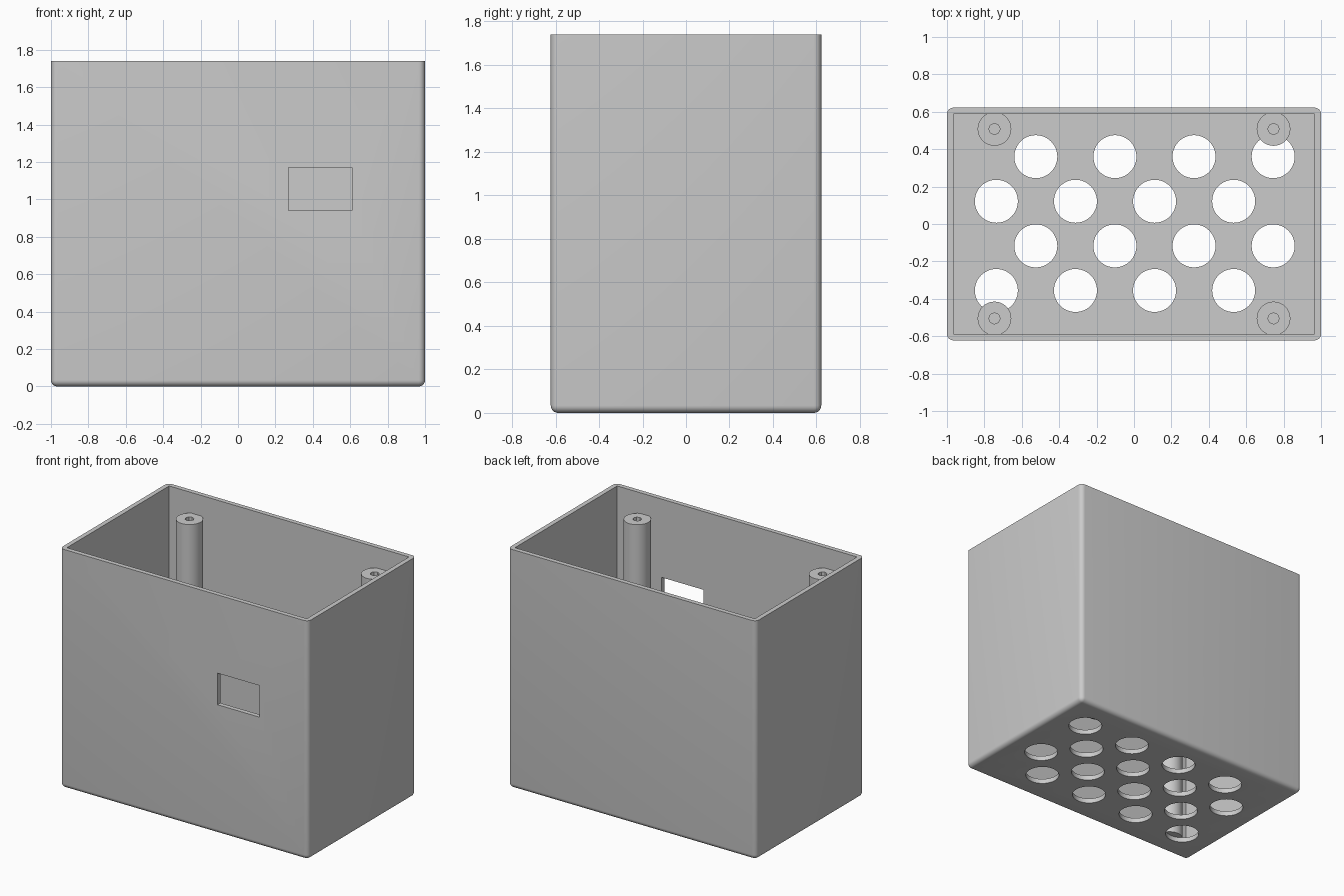
import bpy, bmesh
from mathutils import Matrix

if "Cube" in bpy.data.objects:
    bpy.data.objects.remove(bpy.data.objects["Cube"], do_unlink=True)

HX, HY, H = 1.0, 0.622, 1.74      # outer half sizes and height
WALL, FLOOR, ROUND = 0.034, 0.035, 0.034
POST_TOP = 1.59

grey = bpy.data.materials.new("plain_grey")
grey.use_nodes = True
colour = (0.6, 0.6, 0.6, 1)
grey.diffuse_color = colour
grey.node_tree.nodes["Principled BSDF"].inputs["Base Color"].default_value = colour


def add_box(bm, x0, x1, y0, y1, z0, z1):
    place = Matrix.Translation(((x0 + x1) / 2, (y0 + y1) / 2, (z0 + z1) / 2))
    size = Matrix.Diagonal((x1 - x0, y1 - y0, z1 - z0, 1))
    bmesh.ops.create_cube(bm, size=1, matrix=place @ size)


def add_cylinder(bm, x, y, r, z0, z1, sides):
    bmesh.ops.create_cone(bm, cap_ends=True, segments=sides, radius1=r, radius2=r,
                          depth=z1 - z0, matrix=Matrix.Translation((x, y, (z0 + z1) / 2)))


def finish(bm, name):
    mesh = bpy.data.meshes.new(name)
    bm.to_mesh(mesh)
    bm.free()
    mesh.materials.append(grey)
    ob = bpy.data.objects.new(name, mesh)
    bpy.context.collection.objects.link(ob)
    return ob


def activate(ob):
    bpy.ops.object.select_all(action='DESELECT')
    ob.select_set(True)
    bpy.context.view_layer.objects.active = ob


def cut(ob, bm):
    cutter = finish(bm, "cutter")
    cutter.hide_render = True
    mod = ob.modifiers.new("cut", 'BOOLEAN')
    mod.operation, mod.solver, mod.object = 'DIFFERENCE', 'EXACT', cutter
    activate(ob)
    bpy.ops.object.modifier_apply(modifier=mod.name)
    bpy.data.objects.remove(cutter, do_unlink=True)


def smooth(ob):
    activate(ob)
    bpy.ops.object.shade_smooth_by_angle(angle=0.6)


# Case: rounded on every edge except the open rim
bm = bmesh.new()
add_box(bm, -HX, HX, -HY, HY, 0, H)
edges = [e for e in bm.edges if min(v.co.z for v in e.verts) < H / 2]
bmesh.ops.bevel(bm, geom=edges, offset=ROUND, segments=6, profile=0.5, affect='EDGES')
case = finish(bm, "case")

# Hollow interior
bm = bmesh.new()
add_box(bm, WALL - HX, HX - WALL, WALL - HY, HY - WALL, FLOOR, H + 0.5)
cut(case, bm)

# Staggered vent holes in the floor
bm = bmesh.new()
for row in range(4):
    start = -0.525 if row % 2 == 0 else -0.736
    for col in range(4):
        add_cylinder(bm, start + col * 0.423, 0.36 - row * 0.2385, 0.115, -0.1, 0.2, 48)
cut(case, bm)

# Connector window in the front wall
bm = bmesh.new()
add_box(bm, 0.27, 0.61, -HY - 0.1, -HY + 0.1, 0.94, 1.17)
cut(case, bm)
smooth(case)

# Screw posts with blind pilot holes
for side, x in (("right", -0.746), ("left", 0.746)):
    for end, y in (("front", -0.505), ("back", 0.508)):
        bm = bmesh.new()
        add_cylinder(bm, x, y, 0.09, FLOOR, POST_TOP, 40)
        post = finish(bm, f"screw_post_{end}_{side}")
        bm = bmesh.new()
        add_cylinder(bm, x, y, 0.03, POST_TOP - 0.6, POST_TOP + 0.1, 8)
        cut(post, bm)
        smooth(post)
